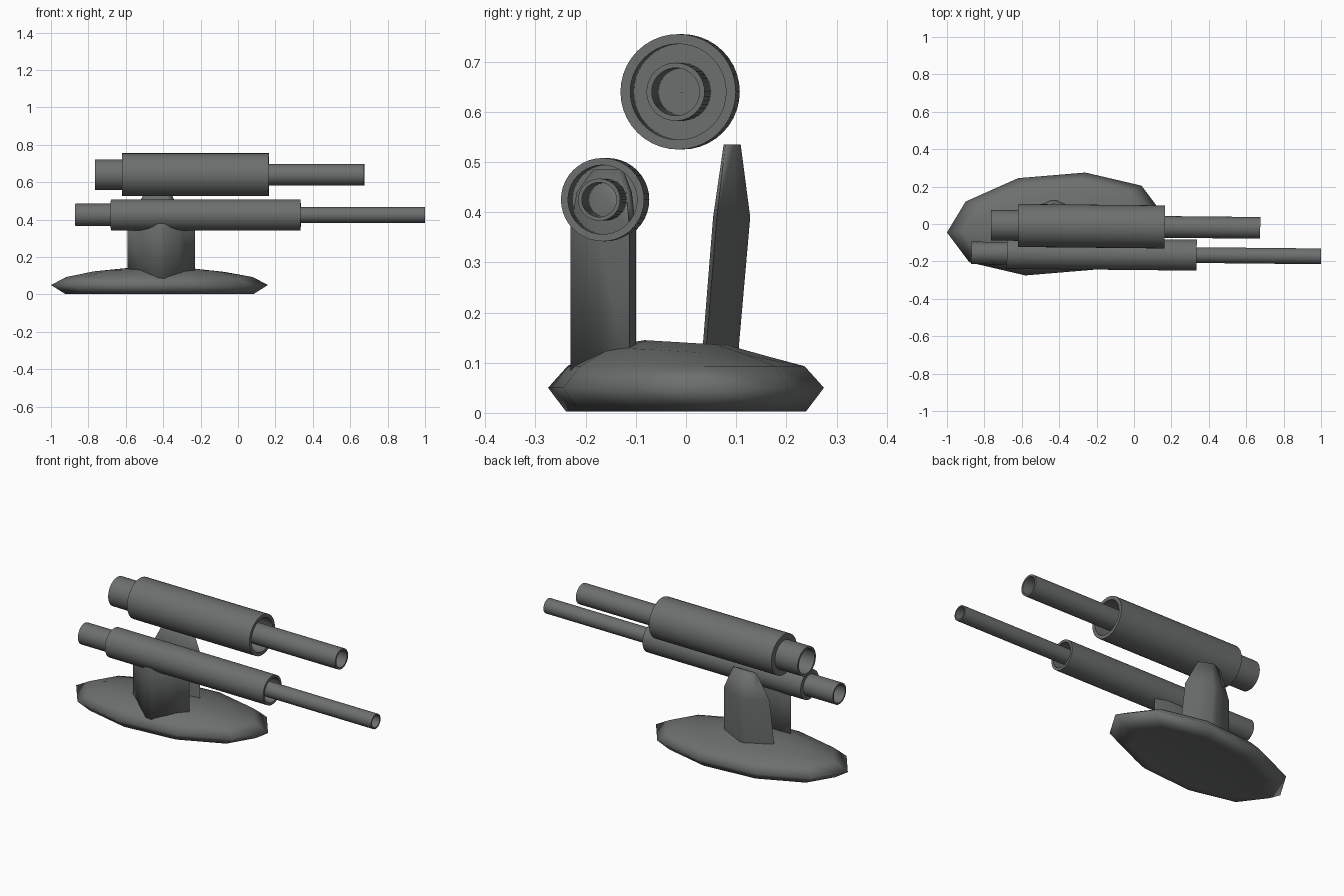
import bpy, bmesh, math
from mathutils import Matrix

if "Cube" in bpy.data.objects:
    bpy.data.objects.remove(bpy.data.objects["Cube"])

mat = bpy.data.materials.new("dark_grey_metal")
mat.diffuse_color = (0.15, 0.16, 0.155, 1)
mat.use_nodes = True
mat.node_tree.nodes["Principled BSDF"].inputs["Base Color"].default_value = mat.diffuse_color


def finish(name, bm, angle):
    bmesh.ops.recalc_face_normals(bm, faces=bm.faces)
    me = bpy.data.meshes.new(name)
    bm.to_mesh(me)
    bm.free()
    me.materials.append(mat)
    ob = bpy.data.objects.new(name, me)
    bpy.context.collection.objects.link(ob)
    bpy.ops.object.select_all(action='DESELECT')
    ob.select_set(True)
    bpy.context.view_layer.objects.active = ob
    bpy.ops.object.shade_smooth_by_angle(angle=math.radians(angle))
    return ob


def loft(name, rings, angle, loop=False):
    """Skin matching rings of points; cap both ends unless looped."""
    bm = bmesh.new()
    vs = [[bm.verts.new(p) for p in r] for r in rings]
    pairs = list(zip(vs, vs[1:])) + ([(vs[-1], vs[0])] if loop else [])
    for a, b in pairs:
        n = len(a)
        for i in range(n):
            bm.faces.new((a[i], a[(i + 1) % n], b[(i + 1) % n], b[i]))
    if not loop:
        bm.faces.new(vs[0])
        bm.faces.new(vs[-1])
    return finish(name, bm, angle)


# Oval foot: ten-sided outline, point symmetric about its centre
half = [(-.58, -.045), (-.48, .12), (-.2, .245), (.16, .275), (.46, .205)]
outline = half + [(-x, -y) for x, y in half]
levels = [(.5, .012), (.75, .007), (.87, .003), (1, .05), (.86, .093), (.6, .122), (.3, .14)]
loft("foot", [[(-.42 + x * s, y * s, z - .06 * y * s * (s < .7 and z > .06))
               for x, y in outline] for s, z in levels], 170)


def pillar(name, sections, side):
    """Wedge-shaped column with its ridge facing outward (side = -1 front, 1 back)."""
    shape = [(1, -.8), (.55, .2), (.1, 1), (-.1, 1), (-.55, .2), (-1, -.8), (-.6, -1), (.6, -1)]
    loft(name, [[(cx + rx * u, cy + side * ry * v, z) for u, v in shape]
                for z, cx, cy, rx, ry in sections], 120)


# Pillars: straight one into the lower tube, tapering one beside the upper tube
pillar("front_pillar", [(.06, -.41, -.165, .18, .065), (.37, -.41, -.165, .18, .065),
                        (.44, -.41, -.163, .14, .055), (.485, -.41, -.155, .08, .03)], -1)
pillar("back_pillar", [(.08, -.43, .066, .165, .037), (.14, -.43, .07, .16, .036),
                       (.39, -.43, .091, .145, .037), (.535, -.43, .092, .075, .017)], 1)


# Telescopic tubes: lathed closed profile of (x, radius), slightly yawed
def tube(name, y, z, x0, x1, x2, x3, r_rear, r_sleeve, r_barrel, n=40):
    w = r_sleeve * .17
    back = x1 + .05
    prof = [(x0, r_rear), (x1, r_rear), (x1, r_sleeve), (x2, r_sleeve),
            (x2, r_sleeve - w), (back, r_sleeve - w), (back, r_barrel),
            (x3, r_barrel), (x3, r_barrel * .82), (back, r_barrel * .8),
            (back, .001), (x1 - .02, .001), (x1 - .02, r_rear * .85), (x0, r_rear * .85)]
    rings = [[(x, r * math.cos(2 * math.pi * i / n), r * math.sin(2 * math.pi * i / n))
              for i in range(n)] for x, r in prof]
    ob = loft(name, rings, 35, loop=True)
    ob.matrix_world = Matrix.Translation((0, y, z)) @ Matrix.Rotation(-.01, 4, 'Z')


tube("upper_tube", -.014, .64, -.765, -.62, .165, .675, .082, .115, .058)
tube("lower_tube", -.163, .425, -.87, -.68, .335, 1.0, .06, .083, .042)
